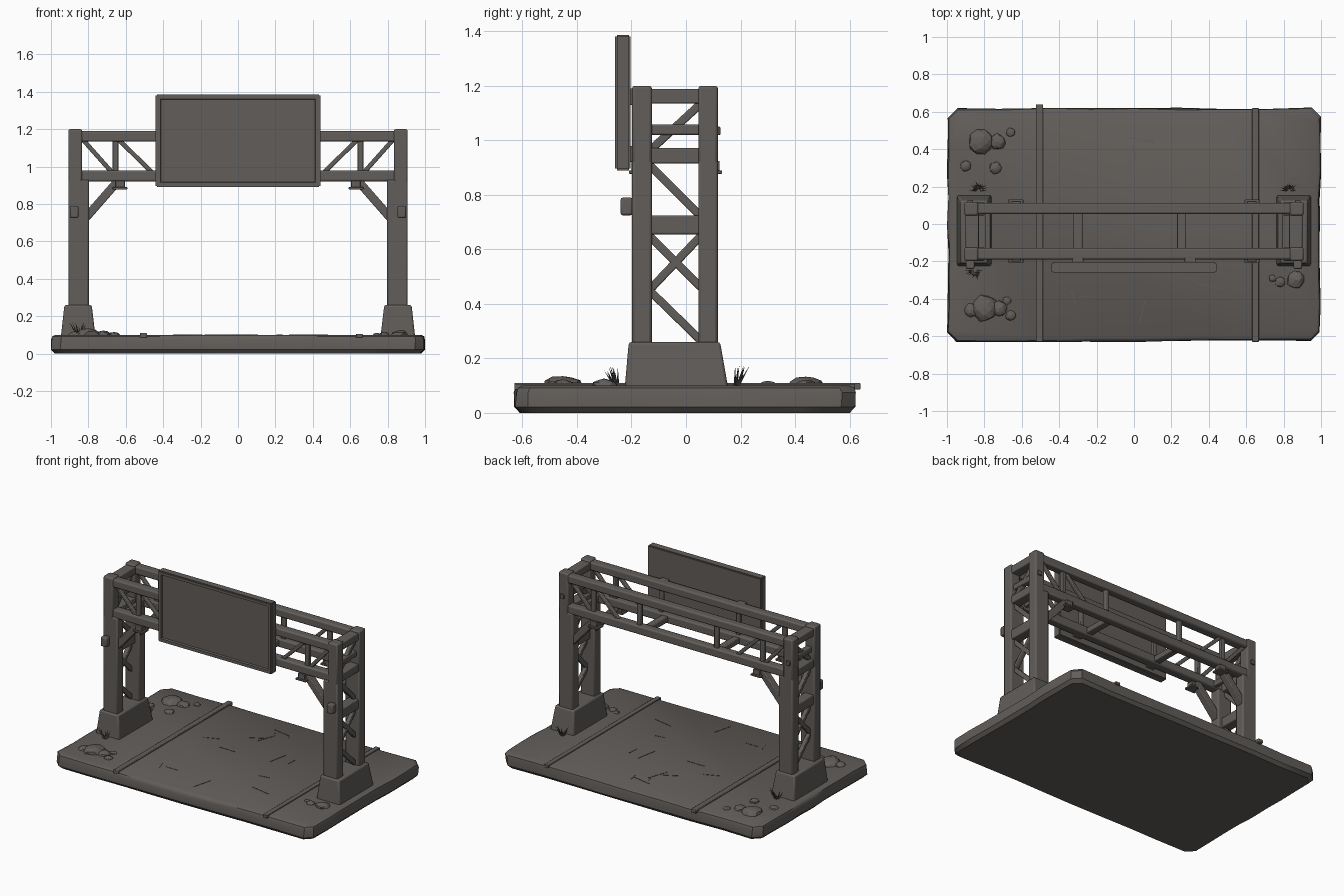
import bpy, bmesh, math, random
from mathutils import Vector, Matrix

if "Cube" in bpy.data.objects:
    bpy.data.objects.remove(bpy.data.objects["Cube"])

random.seed(4)
mat = bpy.data.materials.new("weathered dark grey")
mat.diffuse_color = (0.12, 0.11, 0.101, 1)
mat.use_nodes = True
mat.node_tree.nodes["Principled BSDF"].inputs["Base Color"].default_value = mat.diffuse_color


def finish(name, bm, bevel=0.0, smooth=True):
    bmesh.ops.recalc_face_normals(bm, faces=bm.faces)
    me = bpy.data.meshes.new(name)
    bm.to_mesh(me)
    bm.free()
    me.materials.append(mat)
    ob = bpy.data.objects.new(name, me)
    bpy.context.collection.objects.link(ob)
    if bevel:
        m = ob.modifiers.new("bevel", "BEVEL")
        m.width, m.segments = bevel, 2
    if smooth:
        bpy.ops.object.select_all(action="DESELECT")
        ob.select_set(True)
        bpy.context.view_layer.objects.active = ob
        bpy.ops.object.shade_smooth_by_angle(angle=math.radians(35))
    return ob


def box(name, x, y, z, bevel=0.008, taper=None):
    """Box from (min, max) ranges; taper = top (x range, y range)."""
    bm = bmesh.new()
    bmesh.ops.create_cube(bm, size=1)
    for v in bm.verts:
        up = v.co.z > 0
        xr, yr = taper if (taper and up) else (x, y)
        xr = sorted(xr)
        v.co = (xr[v.co.x > 0], yr[v.co.y > 0], z[up])
    return finish(name, bm, bevel)


def bar(name, p, q, w, d=None, bevel=0.005):
    """Square bar between two points."""
    p, q = Vector(p), Vector(q)
    a = q - p
    bm = bmesh.new()
    bmesh.ops.create_cube(bm, size=1)
    rot = a.to_track_quat("Z", "Y").to_matrix().to_4x4()
    bm.transform(Matrix.Translation((p + q) / 2) @ rot @ Matrix.Diagonal((w, d or w, a.length, 1)))
    return finish(name, bm, bevel)


# Ground slab with chipped corners and an uneven edge
HX, HY, C, N = 0.995, 0.622, 0.05, 9
corners = [((-HX + C, -HY), (HX - C, -HY)), ((HX, -HY + C), (HX, HY - C)),
           ((HX - C, HY), (-HX + C, HY)), ((-HX, HY - C), (-HX, -HY + C))]
outline = []
for a, b in corners:
    for i in range(N):
        t = i / (N - 1)
        j = random.uniform(-0.005, 0.005)
        outline.append((a[0] + (b[0] - a[0]) * t + j, a[1] + (b[1] - a[1]) * t + j))
bm = bmesh.new()
rings = []
for z, inset in ((0.004, 0.02), (0.022, 0.0), (0.075, 0.0), (0.092, 0.006), (0.1, 0.02)):
    ring = []
    for x, y in outline:
        j = random.uniform(-0.003, 0.003) * (inset < 0.01)
        ring.append(bm.verts.new((x * (1 - inset) + j, y * (1 - inset / HY) - 0.004 + j, z)))
    rings.append(ring)
for lo, hi in zip(rings, rings[1:]):
    for i in range(len(lo)):
        k = (i + 1) % len(lo)
        bm.faces.new((lo[i], lo[k], hi[k], hi[i]))
bm.faces.new(rings[0])
bm.faces.new(rings[-1])
for v in rings[0]:
    v.co.z = 0
finish("ground_slab", bm)

# Road edge strips and fine surface cracks
box("road_edge_strip_left", (-0.525, -0.487), (-0.63, 0.64), (0.085, 0.11), 0.004)
box("road_edge_strip_right", (0.632, 0.667), (-0.63, 0.62), (0.085, 0.106), 0.003)
for i in range(14):
    x, y = random.uniform(-0.4, 0.52), random.uniform(-0.55, 0.55)
    a, r = random.uniform(-0.5, 0.5) + math.pi / 2 * (i % 2), random.uniform(0.03, 0.08)
    dx, dy = r * math.cos(a), r * math.sin(a)
    bar("road_crack", (x - dx, y - dy, 0.1), (x + dx, y + dy, 0.1), 0.004, 0.004, 0)

YF, YB = -0.16, 0.083          # front and back truss planes
for s, side in ((-1, "left"), (1, "right")):
    # Concrete footing
    box("footing_" + side, sorted((s * 0.947, s * 0.762)), (-0.225, 0.155), (0.09, 0.26), 0.01,
        (sorted((s * 0.928, s * 0.782)), (-0.21, 0.125)))
    for y, y0, y1, face in ((YF, -0.198, -0.125, "front"), (YB, 0.045, 0.117, "back")):
        tag = face + "_" + side
        # Tower posts, narrower above the beam line
        box("post_lower_" + tag, sorted((s * 0.907, s * 0.797)), (y0, y1), (0.25, 0.93), 0.01)
        box("post_upper_" + tag, sorted((s * 0.907, s * 0.833)), (y0, y1), (0.91, 1.2), 0.01)
        # Knee brace with its seat plate
        bar("knee_brace_" + tag, (s * 0.64, y, 0.925), (s * 0.815, y, 0.725), 0.05, 0.045)
        yo = y + (-0.015 if face == "front" else 0.015)
        box("brace_plate_" + tag, sorted((s * 0.592, s * 0.67)), (yo - 0.034, yo + 0.034), (0.877, 0.89), 0.003)
        box("brace_plate_neck_" + tag, sorted((s * 0.605, s * 0.655)), (yo - 0.025, yo + 0.025), (0.888, 0.925), 0.003)
        # Beam lattice
        for x in (0.655, 0.3):
            bar("beam_upright_" + tag, (s * x, y, 0.96), (s * x, y, 1.15), 0.03)
        for x0, x1 in ((0.83, 0.67), (0.64, 0.455)):
            bar("beam_diagonal_" + tag, (s * x0, y, 1.145), (s * x1, y, 0.965), 0.024)
    # Tower side rungs
    xc = s * 0.865
    for z0, z1, w in ((1.135, 1.188, 0.035), (1.02, 1.058, 0.02), (0.915, 0.972, 0.035), (0.655, 0.725, 0.035)):
        box("tower_rung_" + side, (xc - w, xc + w), (-0.14, 0.06), (z0, z1), 0.006)
    # Tower side diagonals
    for za, zb in ((0.96, 1.135), (0.91, 0.72), (0.65, 0.46), (0.45, 0.65), (0.45, 0.265)):
        bar("tower_diagonal_" + side, (xc, -0.135, za), (xc, 0.055, zb), 0.028, 0.03)
    # Small lamp box on the front post and bolt on the back post
    xb = s * 0.876
    box("lamp_box_" + side, (xb - 0.023, xb + 0.023), (-0.24, -0.195), (0.725, 0.79), 0.008)
    box("back_bolt_" + side, (xb - 0.015, xb + 0.015), (0.11, 0.126), (1.02, 1.05), 0.003)
    # Sign mounts
    for z in (0.95, 1.16):
        box("sign_mount_" + side, (s * 0.3 - 0.03, s * 0.3 + 0.03), (-0.215, -0.18), (z - 0.03, z + 0.03), 0.003)

# Long beam chords, slightly uneven
for face, y0, y1 in (("front", -0.19, -0.128), ("back", 0.053, 0.113)):
    for lvl, z0, z1 in (("top", 1.133, 1.19), ("bottom", 0.92, 0.98)):
        box("chord_%s_%s" % (lvl, face), (-0.86, 0.86), (y0, y1), (z0, z1), 0.01)
# Cross members between front and back chords
for x in (-0.3, 0.255):
    box("cross_member_bottom", (x - 0.024, x + 0.024), (-0.14, 0.065), (0.93, 0.97), 0.005)
for s in (-1, 1):
    box("cross_member_end", (s * 0.78 - 0.014, s * 0.78 + 0.014), (-0.14, 0.065), (0.93, 0.97), 0.005)

# Blank sign board: recessed panel made by insetting the front face
bm = bmesh.new()
bmesh.ops.create_cube(bm, size=1)
bm.transform(Matrix.Translation((0, -0.232, 1.138)) @ Matrix.Diagonal((0.88, 0.056, 0.496, 1)))
bmesh.ops.bevel(bm, geom=bm.edges[:], offset=0.006, segments=2, affect="EDGES")
front = [min(bm.faces, key=lambda f: f.calc_center_median().y)]
bmesh.ops.inset_region(bm, faces=front, thickness=0.026)
bmesh.ops.inset_region(bm, faces=front, thickness=0.006, depth=-0.012)
finish("sign_board", bm)

# Rocks
rocks = [(-0.82, 0.44, 0.07), (-0.73, 0.44, 0.045), (-0.74, 0.30, 0.035), (-0.90, 0.31, 0.03),
         (-0.66, 0.49, 0.025), (-0.80, -0.45, 0.075), (-0.72, -0.45, 0.045), (-0.66, -0.49, 0.03),
         (-0.87, -0.46, 0.04), (-0.68, -0.41, 0.025), (0.865, -0.30, 0.05), (0.78, -0.31, 0.03),
         (0.74, -0.29, 0.02)]
for x, y, r in rocks:
    bm = bmesh.new()
    bmesh.ops.create_icosphere(bm, subdivisions=2, radius=r)
    for v in bm.verts:
        v.co *= random.uniform(0.85, 1.02)
        v.co.z *= 0.52
    bm.transform(Matrix.Translation((x, y, 0.1)) @ Matrix.Rotation(random.uniform(0, 6), 4, "Z"))
    finish("rock", bm, smooth=False)

# Grass tufts: thin pointed blades
for x, y, dy in ((-0.83, 0.18, 1), (0.83, 0.18, 1), (-0.85, -0.25, -1)):
    bm = bmesh.new()
    for i in range(11):
        a = math.pi * i / 10
        lean, h = random.uniform(0.02, 0.045), random.uniform(0.045, 0.08)
        d = Vector((math.cos(a), dy * math.sin(a), 0))
        base = Vector((x, y, 0.098)) + d * 0.012
        tri = [bm.verts.new(base + 0.006 * Vector((math.cos(k), math.sin(k), 0))) for k in (0, 2.1, 4.2)]
        tip = bm.verts.new(base + d * lean + Vector((0, 0, h)))
        bm.faces.new(tri)
        for k in range(3):
            bm.faces.new((tri[k], tri[(k + 1) % 3], tip))
    finish("grass_tuft", bm, smooth=False)
